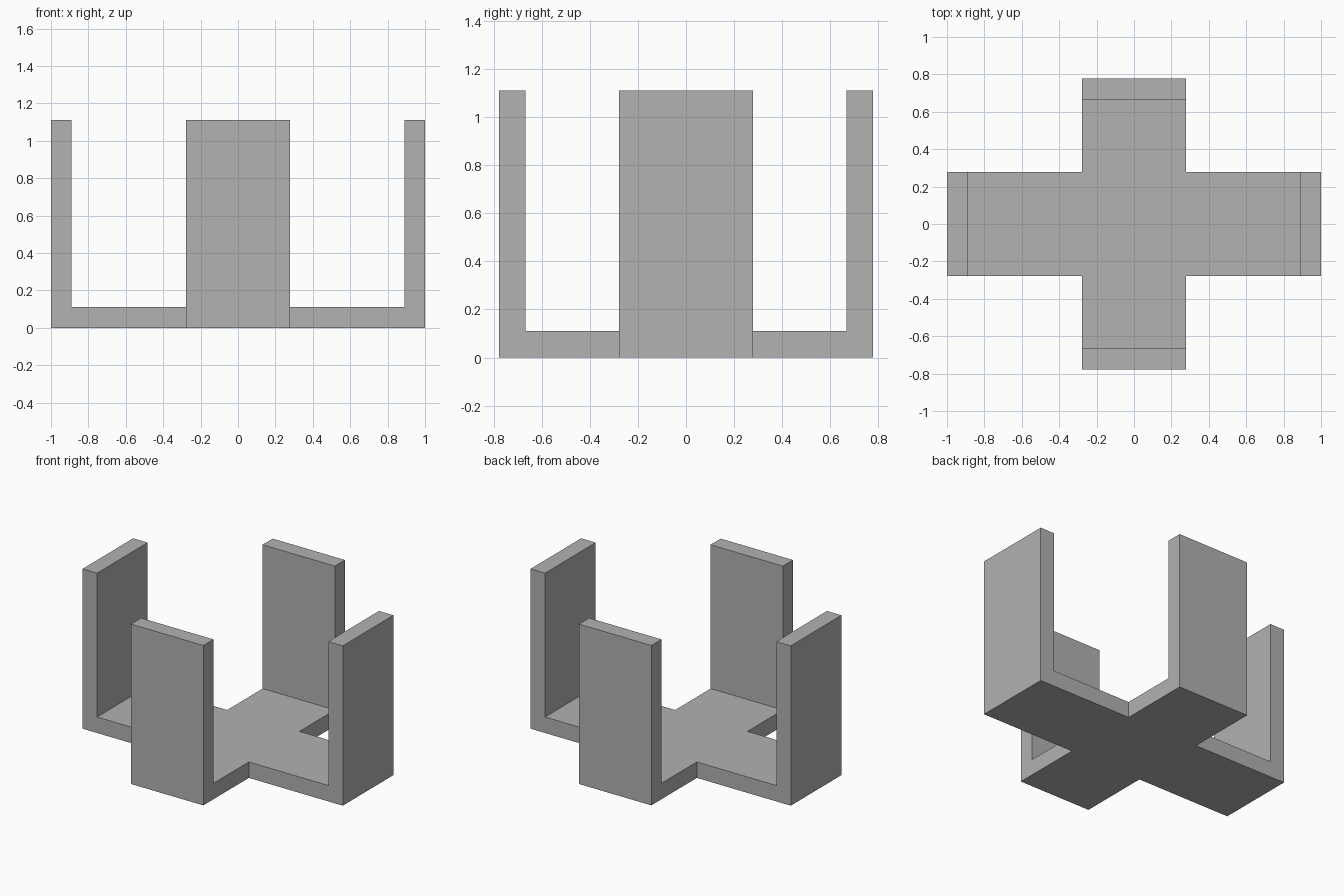
import bpy
import bmesh
from mathutils import Vector

cube = bpy.data.objects.get("Cube")
if cube:
    bpy.data.objects.remove(cube, do_unlink=True)

UNIT = 1 / 9            # wall and floor thickness
HALF_WIDTH = 2.5 * UNIT  # half the width of each arm
HEIGHT = 10 * UNIT
REACH = {"x": 9 * UNIT, "y": 7 * UNIT}

# Plain grey material
grey = bpy.data.materials.new("plain grey")
grey.use_nodes = True
colour = (0.445, 0.445, 0.445, 1)
grey.diffuse_color = colour
grey.node_tree.nodes["Principled BSDF"].inputs["Base Color"].default_value = colour

bm = bmesh.new()


def face_towards(faces, direction):
    return max(faces, key=lambda f: f.normal.dot(direction))


def pull(face, offset):
    """Extrude one face by an offset; return the new cap and its sides."""
    cap = bmesh.ops.extrude_discrete_faces(bm, faces=[face])["faces"][0]
    bmesh.ops.translate(bm, verts=cap.verts, vec=offset)
    bm.normal_update()
    sides = [f for e in cap.edges for f in e.link_faces if f != cap]
    return cap, sides


# Central floor block
bmesh.ops.create_cube(bm, size=1)
bmesh.ops.scale(bm, verts=bm.verts, vec=(2 * HALF_WIDTH, 2 * HALF_WIDTH, UNIT))
bmesh.ops.translate(bm, verts=bm.verts, vec=(0, 0, UNIT / 2))
bm.normal_update()
block = list(bm.faces)

# Four floor arms, each with an upright wall at its end
up = Vector((0, 0, 1))
for axis, reach in REACH.items():
    for sign in (-1, 1):
        out = Vector((sign, 0, 0)) if axis == "x" else Vector((0, sign, 0))
        end, _ = pull(face_towards([f for f in block if f.is_valid], out),
                      out * (reach - UNIT - HALF_WIDTH))
        end, sides = pull(end, out * UNIT)
        pull(face_towards(sides, up), up * (HEIGHT - UNIT))

# Merge coplanar faces into clean flat panels
bmesh.ops.dissolve_limit(bm, angle_limit=0.01, verts=bm.verts, edges=bm.edges)
bmesh.ops.recalc_face_normals(bm, faces=bm.faces)

mesh = bpy.data.meshes.new("cross_bracket")
bm.to_mesh(mesh)
bm.free()
mesh.materials.append(grey)
bracket = bpy.data.objects.new("cross_bracket", mesh)
bpy.context.collection.objects.link(bracket)
